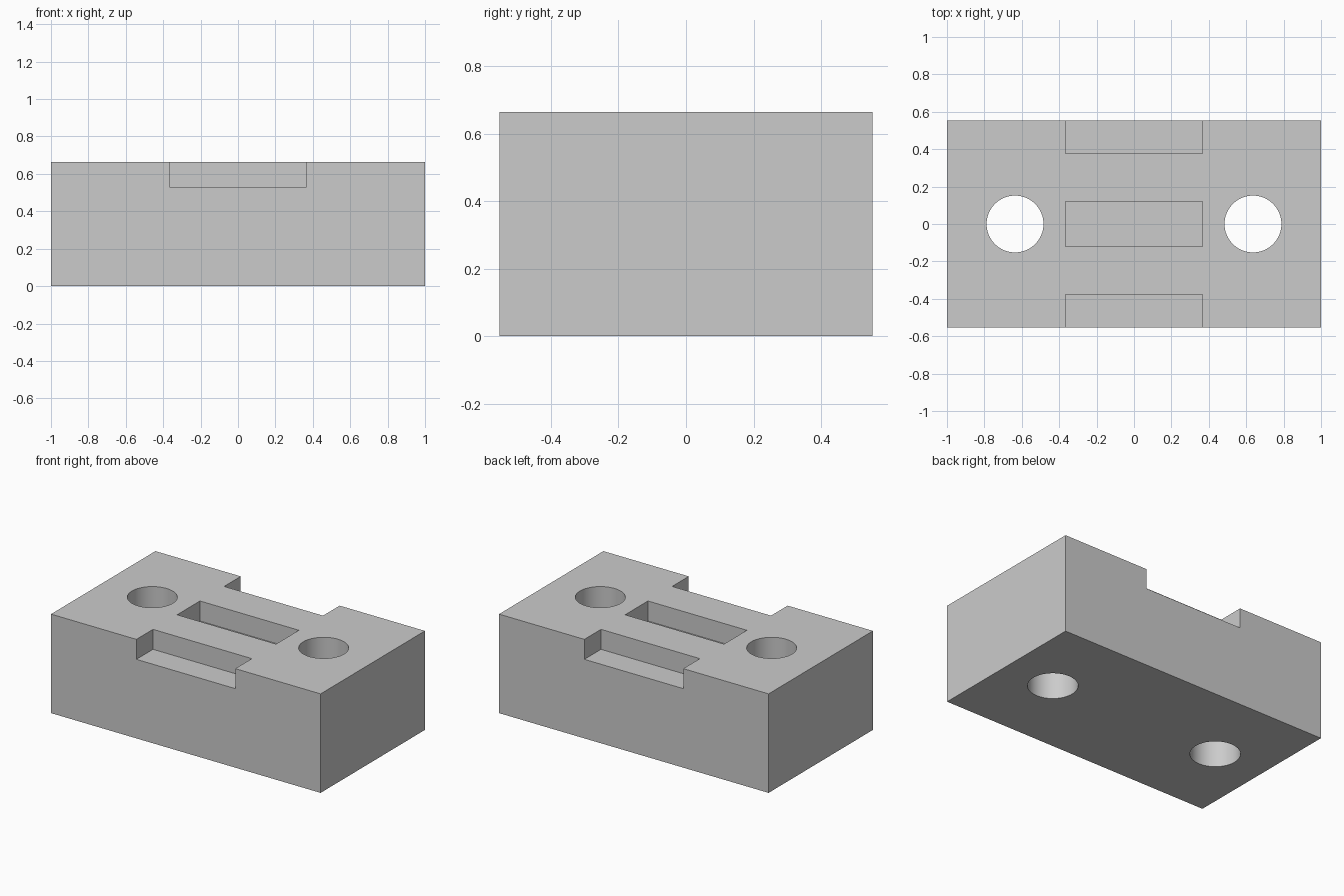
import bpy
import math

if "Cube" in bpy.data.objects:
    bpy.data.objects.remove(bpy.data.objects["Cube"], do_unlink=True)

HALF_Y, HEIGHT = 0.553, 0.664
RECESS_X, RECESS_FLOOR = 0.367, 0.53
NOTCH_Y, POCKET_Y = 0.377, 0.121
HOLE_X, HOLE_R = 0.636, 0.152

grey = bpy.data.materials.new("light grey")
grey.use_nodes = True
colour = (0.6, 0.6, 0.6, 1)
grey.diffuse_color = colour
grey.node_tree.nodes["Principled BSDF"].inputs["Base Color"].default_value = colour


def box(name, low, high):
    centre = [(a + b) / 2 for a, b in zip(low, high)]
    bpy.ops.mesh.primitive_cube_add(size=1, location=centre)
    obj = bpy.context.object
    obj.name = name
    obj.scale = [b - a for a, b in zip(low, high)]
    bpy.ops.object.transform_apply(location=True, rotation=False, scale=True)
    obj.data.materials.append(grey)
    return obj


def recess(name, y_low, y_high):
    return box(name, (-RECESS_X, y_low, RECESS_FLOOR), (RECESS_X, y_high, HEIGHT + 0.2))


# Solid block
block = box("block", (-1, -HALF_Y, 0), (1, HALF_Y, HEIGHT))

# Edge notches and the central pocket
cutters = [
    recess("front_notch_cutter", -HALF_Y - 0.2, -NOTCH_Y),
    recess("pocket_cutter", -POCKET_Y, POCKET_Y),
    recess("back_notch_cutter", NOTCH_Y, HALF_Y + 0.2),
]

# Vertical through holes
for name, side in (("left", 1), ("right", -1)):
    bpy.ops.mesh.primitive_cylinder_add(
        vertices=64, radius=HOLE_R, depth=2, location=(side * HOLE_X, 0, HEIGHT / 2))
    hole = bpy.context.object
    hole.name = name + "_hole_cutter"
    hole.data.materials.append(grey)
    cutters.append(hole)

# Cut the block, then discard the cutters
bpy.ops.object.select_all(action="DESELECT")
block.select_set(True)
bpy.context.view_layer.objects.active = block
for cutter in cutters:
    cutter.hide_render = True
    cut = block.modifiers.new(cutter.name, "BOOLEAN")
    cut.operation = "DIFFERENCE"
    cut.solver = "EXACT"
    cut.object = cutter
    bpy.ops.object.modifier_apply(modifier=cut.name)
    bpy.data.objects.remove(cutter, do_unlink=True)

# Smooth hole walls with crisp edges
bpy.ops.object.shade_smooth_by_angle(angle=math.radians(30))
